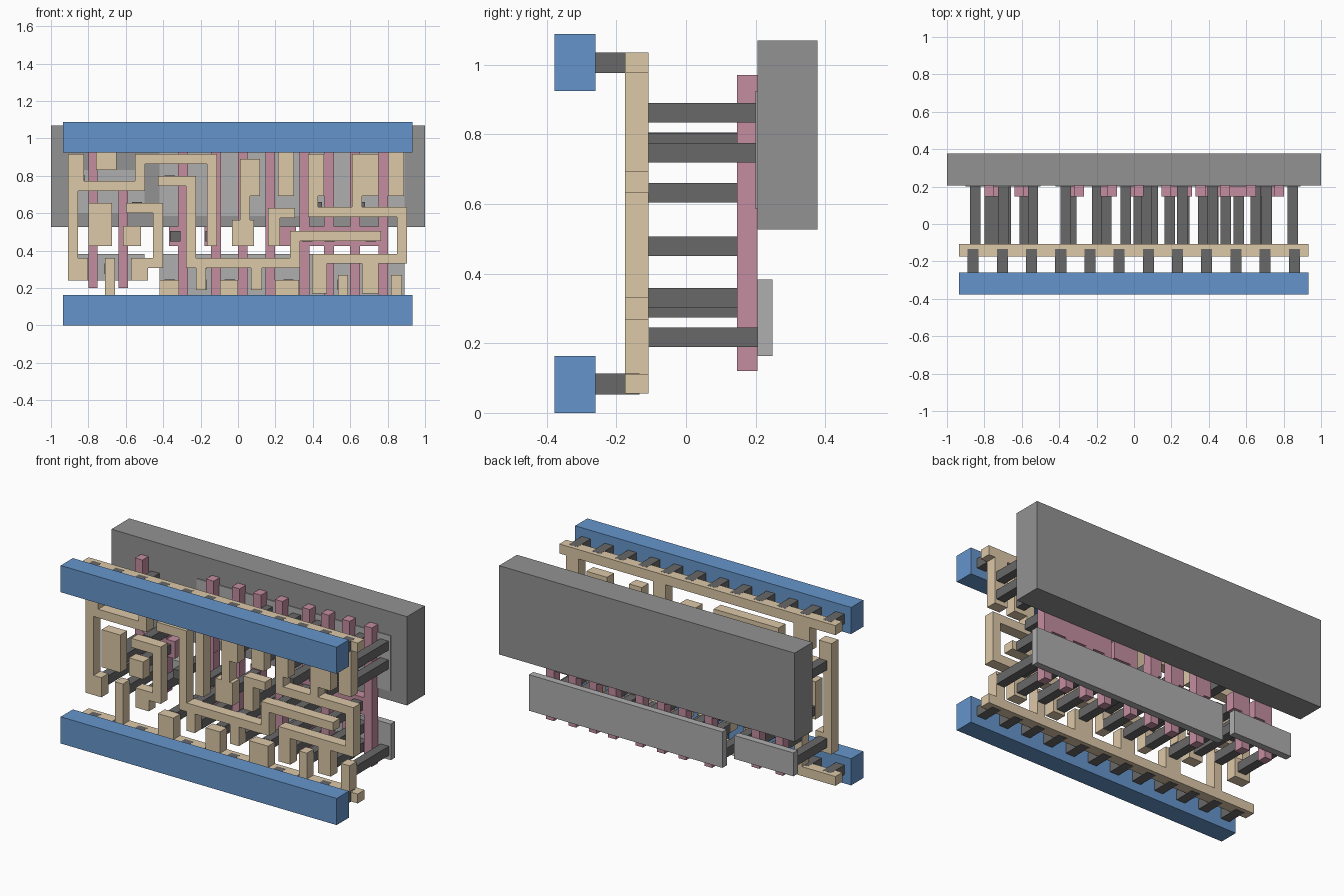
import bpy, bmesh


def material(name, rgb):
    m = bpy.data.materials.new(name)
    m.diffuse_color = (*rgb, 1)
    return m


BLUE = material("metal_blue", (0.13, 0.3, 0.6))
TAN = material("local_tan", (0.72, 0.58, 0.39))
PINK = material("gate_pink", (0.55, 0.27, 0.35))
DARK = material("contact_grey", (0.14, 0.14, 0.14))
MID = material("well_grey", (0.29, 0.29, 0.29))
LIGHT = material("diffusion_grey", (0.43, 0.43, 0.43))


def plate(name, rects, y0, y1, mat):
    """Extrude the union of (x0, x1, z0, z1) rectangles from y0 to y1."""
    xs = sorted({v for r in rects for v in r[:2]})
    zs = sorted({v for r in rects for v in r[2:]})
    bm = bmesh.new()
    verts = {}

    def vert(x, z):
        if (x, z) not in verts:
            verts[x, z] = bm.verts.new((x, y0, z))
        return verts[x, z]

    for xa, xb in zip(xs, xs[1:]):
        for za, zb in zip(zs, zs[1:]):
            cx, cz = (xa + xb) / 2, (za + zb) / 2
            if any(r[0] < cx < r[1] and r[2] < cz < r[3] for r in rects):
                bm.faces.new([vert(xa, za), vert(xb, za), vert(xb, zb), vert(xa, zb)])
    ext = bmesh.ops.extrude_face_region(bm, geom=bm.faces[:], use_keep_orig=True)
    moved = [g for g in ext["geom"] if isinstance(g, bmesh.types.BMVert)]
    bmesh.ops.translate(bm, verts=moved, vec=(0, y1 - y0, 0))
    bmesh.ops.dissolve_limit(bm, angle_limit=0.01, verts=bm.verts[:], edges=bm.edges[:])
    bmesh.ops.recalc_face_normals(bm, faces=bm.faces[:])
    me = bpy.data.meshes.new(name)
    bm.to_mesh(me)
    bm.free()
    me.materials.append(mat)
    ob = bpy.data.objects.new(name, me)
    bpy.context.collection.objects.link(ob)
    return ob


def pins(name, points, y0, y1, h=0.028):
    """Square pins running along y, centred on (x, z) points."""
    return plate(name, [(x - h, x + h, z - h, z + h) for x, z in points], y0, y1, DARK)


# Back well and diffusion slabs
plate("back_well", [(-1, 1, 0.527, 1.07)], 0.205, 0.378, MID)
plate("upper_diffusion_left", [(-0.9, -0.5, 0.6, 0.83)], 0.2, 0.248, LIGHT)
plate("upper_diffusion_right", [(-0.42, 0.89, 0.585, 0.925)], 0.2, 0.248, LIGHT)
plate("lower_diffusion_left", [(-0.9, -0.5, 0.24, 0.383)], 0.205, 0.248, LIGHT)
plate("lower_diffusion_right", [(-0.42, 0.89, 0.163, 0.383)], 0.205, 0.248, LIGHT)

# Pink gate strips with their contact pads
GY = (0.147, 0.206)
plate("gate_left_a", [(-0.8, -0.75, 0.2, 0.97), (-0.8, -0.68, 0.425, 0.53)], *GY, PINK)
plate("gate_left_b", [(-0.64, -0.587, 0.2, 0.725), (-0.64, -0.53, 0.425, 0.53)], *GY, PINK)
pads = [(-0.32, -0.37, -0.267), (-0.144, -0.18, -0.096), (0, -0.02, 0.053), (0.147, 0.147, 0.31)]
for i, (x, p0, p1) in enumerate(pads):
    plate(f"gate_{i + 1}", [(x, x + 0.052, 0.12, 0.97), (p0, p1, 0.425, 0.53)], *GY, PINK)
plate("gate_output_comb", [(x, x + 0.052, 0.12, 0.97) for x in (0.33, 0.46, 0.6, 0.75)]
      + [(0.33, 0.802, 0.425, 0.53)], *GY, PINK)

# Dark pins between the tan routing and the back layers
LY = (-0.175, -0.108)
pins("gate_pins", [(x, 0.478) for x in (-0.77, -0.715, -0.585, -0.335, -0.147, 0.025, 0.19,
                                       0.37, 0.49, 0.71)], LY[1], GY[0])
pins("lower_pins_left", [(x, 0.302) for x in (-0.85, -0.685, -0.54)], LY[1], 0.205)
pins("lower_pins_right", [(x, 0.217) for x in (-0.365, -0.197, -0.045, 0.1, 0.27, 0.425, 0.56,
                                              0.705, 0.85)]
     + [(x, 0.33) for x in (-0.197, 0.1, 0.425, 0.705)], LY[1], 0.205)
pins("upper_pins_left", [(-0.85, 0.777), (-0.7, 0.862), (-0.54, 0.632)], LY[1], 0.2)
pins("upper_pins_right", [(-0.365, 0.774)]
     + [(x, z) for x in (0.065, 0.257, 0.42, 0.71, 0.85) for z in (0.747, 0.862)]
     + [(x, 0.632) for x in (0.42, 0.65)], LY[1], 0.2)

# Tan routing: rails with fingers
X0, X1 = -0.935, 0.932
plate("upper_tan_rail", [(X0, X1, 0.977, 1.035), (-0.76, -0.65, 0.83, 1.0),
                         (0.215, 0.3, 0.693, 1.0), (0.802, 0.888, 0.693, 1.0)], *LY, TAN)
plate("lower_tan_rail", [(X0, X1, 0.055, 0.112), (-0.71, -0.657, 0.08, 0.36),
                         (-0.42, -0.315, 0.08, 0.243), (-0.096, 0, 0.08, 0.243),
                         (0.198, 0.326, 0.08, 0.243), (0.535, 0.588, 0.08, 0.27),
                         (0.818, 0.877, 0.08, 0.27)], *LY, TAN)

# Tan routing: separate traces
plate("trace_left", [(-0.909, -0.823, 0.72, 0.917), (-0.909, -0.855, 0.24, 0.917),
                     (-0.909, -0.802, 0.24, 0.36), (-0.909, -0.497, 0.72, 0.773),
                     (-0.55, -0.497, 0.72, 0.917), (-0.55, -0.112, 0.863, 0.917),
                     (-0.166, -0.112, 0.425, 0.917)], *LY, TAN)
plate("trace_centre", [(-0.428, -0.225, 0.746, 0.8), (-0.278, -0.225, 0.307, 0.8),
                       (-0.278, 0.332, 0.307, 0.36), (0.278, 0.332, 0.307, 0.505),
                       (0.278, 0.765, 0.452, 0.505), (-0.225, -0.17, 0.19, 0.36),
                       (0.07, 0.128, 0.19, 0.36)], *LY, TAN)
plate("trace_hook", [(-0.6, -0.4, 0.6, 0.655), (-0.455, -0.4, 0.307, 0.655),
                     (-0.572, -0.4, 0.307, 0.36), (-0.572, -0.481, 0.24, 0.36)], *LY, TAN)
plate("trace_block_a", [(-0.8, -0.674, 0.425, 0.655)], *LY, TAN)
plate("trace_block_b", [(-0.615, -0.519, 0.425, 0.532)], *LY, TAN)
plate("trace_step", [(0.01, 0.118, 0.693, 0.89), (0.01, 0.064, 0.425, 0.89),
                     (-0.032, 0.086, 0.425, 0.564)], *LY, TAN)
plate("trace_corner", [(0.16, 0.305, 0.575, 0.628), (0.16, 0.225, 0.425, 0.628)], *LY, TAN)
plate("trace_output", [(0.375, 0.46, 0.693, 0.917), (0.375, 0.428, 0.58, 0.917),
                       (0.375, 0.904, 0.58, 0.633), (0.61, 0.663, 0.58, 0.917),
                       (0.61, 0.75, 0.693, 0.917), (0.85, 0.904, 0.33, 0.633),
                       (0.396, 0.904, 0.33, 0.383), (0.396, 0.476, 0.17, 0.383),
                       (0.663, 0.75, 0.17, 0.383)], *LY, TAN)

# Front blue power bars and the pins that hold them
for name, z0, zc in (("lower", 0, 0.083), ("upper", 0.925, 1.006)):
    plate(f"{name}_blue_bar", [(X0, X1, z0, z0 + 0.163)], -0.378, -0.26, BLUE)
    pins(f"{name}_bar_pins", [(-0.86 + 0.1561 * i, zc) for i in range(12)], -0.26, -0.133, 0.0295)
